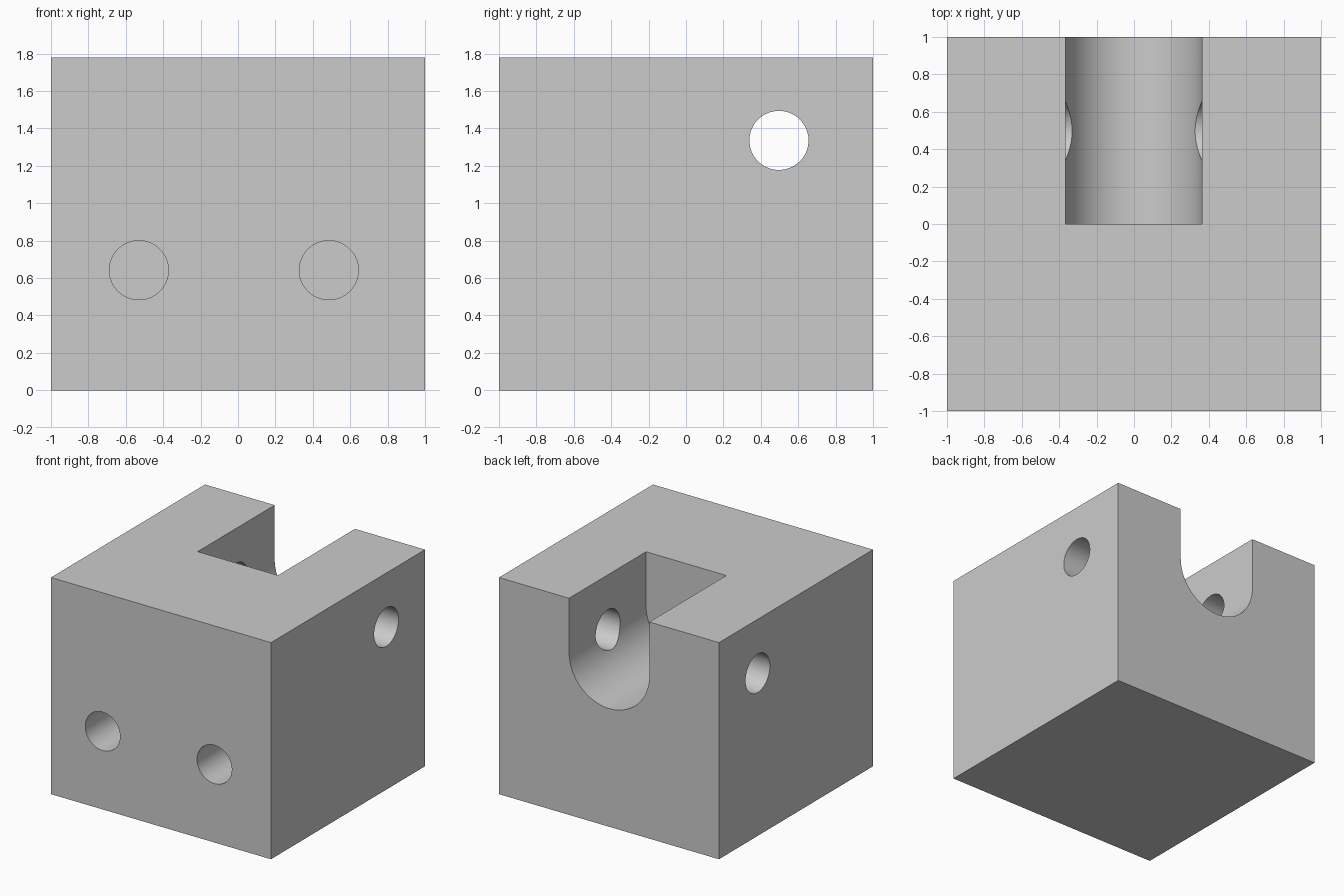
import bpy, bmesh, math
from mathutils import Matrix, Vector

default_cube = bpy.data.objects.get("Cube")
if default_cube:
    bpy.data.objects.remove(default_cube, do_unlink=True)

HEIGHT = 1.78
HOLE_RADIUS = 0.158
AXIS_Z = 1.336          # shared height of the slot's arc and the cross pin hole

grey = bpy.data.materials.new("plain grey")
grey.use_nodes = True
colour = (0.6, 0.6, 0.6, 1)
grey.diffuse_color = colour
grey.node_tree.nodes["Principled BSDF"].inputs["Base Color"].default_value = colour


def make_object(name, bm):
    bmesh.ops.recalc_face_normals(bm, faces=bm.faces)
    mesh = bpy.data.meshes.new(name)
    bm.to_mesh(mesh)
    bm.free()
    mesh.materials.append(grey)
    obj = bpy.data.objects.new(name, mesh)
    bpy.context.collection.objects.link(obj)
    return obj


def hole_cutter(name, centre, axis, length):
    bm = bmesh.new()
    turn = Matrix.Rotation(math.pi / 2, 4, 'Y' if axis == 'X' else 'X')
    bmesh.ops.create_cone(bm, cap_ends=True, segments=64, radius1=HOLE_RADIUS,
                          radius2=HOLE_RADIUS, depth=length,
                          matrix=Matrix.Translation(centre) @ turn)
    return make_object(name, bm)


def slot_cutter(name, x, radius, y_start, y_end, z_top):
    # U-shaped profile: half circle below, straight sides above
    steps = 48
    arc = [math.pi * (1 + i / steps) for i in range(steps + 1)]
    profile = [(x + radius * math.cos(a), AXIS_Z + radius * math.sin(a)) for a in arc]
    profile += [(x + radius, z_top), (x - radius, z_top)]
    bm = bmesh.new()
    face = bm.faces.new([bm.verts.new((px, y_start, pz)) for px, pz in profile])
    extruded = bmesh.ops.extrude_face_region(bm, geom=[face])["geom"]
    moved = [v for v in extruded if isinstance(v, bmesh.types.BMVert)]
    bmesh.ops.translate(bm, verts=moved, vec=Vector((0, y_end - y_start, 0)))
    return make_object(name, bm)


# Solid block
bm = bmesh.new()
bmesh.ops.create_cube(bm, size=1, matrix=Matrix.Translation((0, 0, HEIGHT / 2))
                      @ Matrix.Diagonal((2, 2, HEIGHT, 1)))
block = make_object("block", bm)

# Rear slot, cross pin hole and two blind front holes
cutters = [
    slot_cutter("slot_cutter", -0.002, 0.365, 0, 1.2, HEIGHT + 0.2),
    hole_cutter("cross_hole_cutter", (0, 0.497, AXIS_Z), 'X', 2.4),
    hole_cutter("right_front_hole_cutter", (-0.53, -0.6, 0.642), 'Y', 1.2),
    hole_cutter("left_front_hole_cutter", (0.486, -0.6, 0.642), 'Y', 1.2),
]

bpy.ops.object.select_all(action='DESELECT')
bpy.context.view_layer.objects.active = block
block.select_set(True)
for cutter in cutters:
    cutter.hide_render = True
    mod = block.modifiers.new(cutter.name, 'BOOLEAN')
    mod.operation = 'DIFFERENCE'
    mod.solver = 'EXACT'
    mod.object = cutter
    bpy.ops.object.modifier_apply(modifier=mod.name)
for cutter in cutters:
    bpy.data.objects.remove(cutter, do_unlink=True)

bpy.ops.object.shade_smooth_by_angle(angle=math.radians(30))
